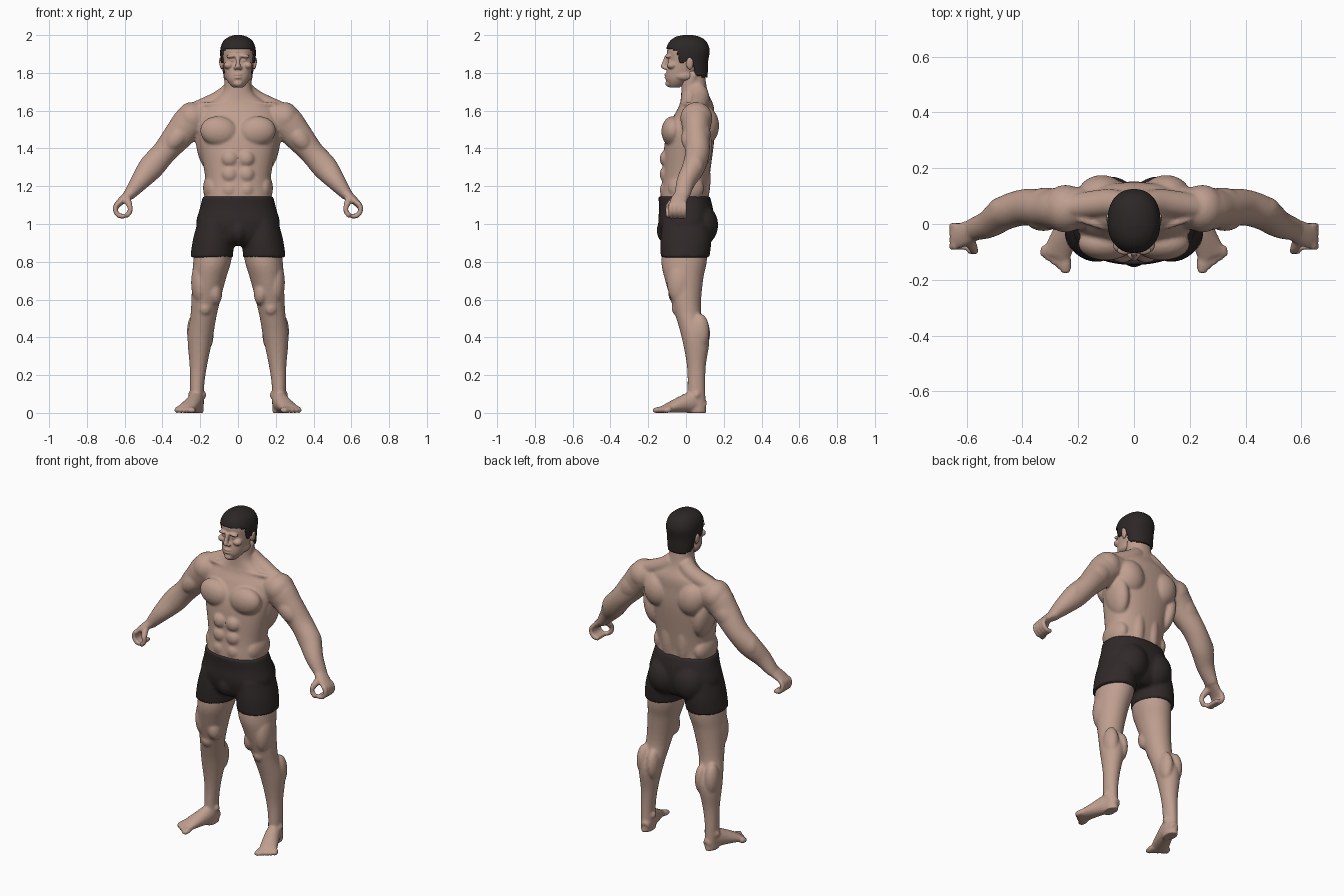
import bpy, bmesh, math
from mathutils import Vector, Matrix, Euler

cube = bpy.data.objects.get("Cube")
if cube:
    bpy.data.objects.remove(cube, do_unlink=True)

BACK, UP = Vector((0, 1, 0)), Vector((0, 0, 1))


def material(name, rgb):
    mat = bpy.data.materials.new(name)
    mat.use_nodes = True
    mat.diffuse_color = (*rgb, 1)
    shader = mat.node_tree.nodes["Principled BSDF"]
    shader.inputs["Base Color"].default_value = (*rgb, 1)
    shader.inputs["Roughness"].default_value = 0.7
    return mat


skin = material("skin", (.52, .345, .275))
cloth = material("dark cloth", (.03, .022, .022))
hair_dark = material("dark hair", (.026, .02, .02))


def spline(stations, steps):
    """Smooth curve through the stations, in position and radius alike."""
    rows = [Vector((*s[:3], s[3], s[-1])) for s in stations]
    padded = [rows[0]] + rows + [rows[-1]]
    out = []
    for before, start, end, after in zip(padded, padded[1:], padded[2:], padded[3:]):
        leave, arrive = (end - before) / 2, (after - start) / 2
        for k in range(steps):
            t = k / steps
            ease = t * t * (3 - 2 * t)
            bend = leave * t * (1 - t) ** 2 - arrive * t * t * (1 - t)
            out.append(start.lerp(end, ease) + bend)
    return out + [rows[-1]]


def loft(bm, stations, ref=BACK, axis=None, power=2.0, sides=40, steps=5):
    """Closed tube through (x, y, z, half width, optional half depth) stations."""
    rows = spline(stations, steps)
    centres = [Vector(row[:3]) for row in rows]
    rings = []
    for i, row in enumerate(rows):
        ahead, behind = centres[min(i + 1, len(rows) - 1)], centres[max(i - 1, 0)]
        along = axis or (ahead - behind).normalized()
        deep = (ref - along * ref.dot(along)).normalized()
        wide = deep.cross(along)
        ring = []
        for j in range(sides):
            angle = math.tau * j / sides
            c, s = (math.copysign(abs(v) ** (2 / power), v) for v in (math.cos(angle), math.sin(angle)))
            ring.append(bm.verts.new(centres[i] + wide * c * row[3] + deep * s * row[4]))
        rings.append(ring)
    for low, high in zip(rings, rings[1:]):
        for j in range(sides):
            k = (j + 1) % sides
            bm.faces.new((low[j], low[k], high[k], high[j]))
    bm.faces.new(rings[0][::-1])
    bm.faces.new(rings[-1])


def blob(bm, at, size, tilt=0):
    turn = Euler((0, math.radians(tilt), 0))
    matrix = Matrix.LocRotScale(Vector(at), turn, Vector(size))
    bmesh.ops.create_icosphere(bm, subdivisions=4, radius=1, matrix=matrix)


def curl(bm, y, start, end, radius):
    """Finger bent round the hollow of the hand, between two angles."""
    angles = [math.radians(start + (end - start) * k / 4) for k in range(5)]
    path = [(.61 + .04 * math.cos(a), y, 1.08 + .04 * math.sin(a), radius) for a in angles]
    loft(bm, path, sides=16)


def mirror(bm):
    copy = bmesh.ops.duplicate(bm, geom=bm.verts[:] + bm.edges[:] + bm.faces[:])["geom"]
    verts = [g for g in copy if isinstance(g, bmesh.types.BMVert)]
    faces = [g for g in copy if isinstance(g, bmesh.types.BMFace)]
    bmesh.ops.scale(bm, vec=(-1, 1, 1), verts=verts)
    bmesh.ops.reverse_faces(bm, faces=faces)


def finish(bm, name, mat):
    mesh = bpy.data.meshes.new(name)
    for face in bm.faces:
        face.smooth = True
    bm.to_mesh(mesh)
    bm.free()
    mesh.materials.append(mat)
    obj = bpy.data.objects.new(name, mesh)
    bpy.context.scene.collection.objects.link(obj)
    return obj


def fuse(obj, voxel):
    """Melt the overlapping volumes into one smooth surface."""
    remesh = obj.modifiers.new("Fuse", 'REMESH')
    remesh.mode = 'VOXEL'
    remesh.voxel_size = voxel
    remesh.use_smooth_shade = True
    soften = obj.modifiers.new("Soften", 'SMOOTH')
    soften.factor = .5
    soften.iterations = 4


# --- Body: limbs and muscles of one side, mirrored, then the trunk ---
bm = bmesh.new()

# arm, from shoulder to wrist
loft(bm, [(.16, .06, 1.57, .07), (.24, .055, 1.55, .09, .08), (.31, .055, 1.475, .08, .07),
          (.39, .06, 1.38, .065), (.46, .04, 1.3, .067, .06), (.52, 0, 1.225, .05),
          (.58, -.02, 1.15, .03, .04)])
# palm, curled fingers and thumb
loft(bm, [(.57, -.02, 1.16, .03, .04), (.62, -.04, 1.12, .02, .045), (.65, -.045, 1.09, .015, .045)])
for i in range(4):
    curl(bm, y=-.08 + .024 * i, start=50, end=-110, radius=.0135)
loft(bm, [(.59, -.05, 1.14, .02), (.575, -.09, 1.1, .017)])
curl(bm, y=-.095, start=150, end=245, radius=.014)

# leg, from sole to hip
loft(bm, [(.216, .055, 0, .035, .052), (.217, .055, .13, .037, .047), (.21, .055, .25, .046, .05),
          (.2, .05, .4, .067, .073), (.18, .01, .53, .07), (.155, -.01, .7, .088, .1),
          (.137, -.01, .8, .1, .12), (.12, 0, .92, .1, .115)], axis=UP)
# foot and toes
loft(bm, [(.21, .1, .03, .025, .03), (.22, .04, .055, .04, .055), (.24, -.02, .046, .045),
          (.28, -.115, .02, .052, .02)], ref=UP)
for i in range(5):
    spread = i / 4
    wide = .014 if i else .022
    knuckle = Vector((.247 + .07 * spread, -.12 + .04 * spread, .019))
    tip = Vector((.245 + .083 * spread, -.176 + .06 * spread, .012))
    loft(bm, [(*knuckle, wide, .018), (*knuckle.lerp(tip, .6), wide, .016),
              (*tip, wide * .7, .011)], ref=UP, sides=16)

# chest, shoulder and back muscles
blob(bm, at=(.1, -.07, 1.49), size=(.1, .06, .08), tilt=-8)
blob(bm, at=(.245, .055, 1.56), size=(.08, .085, .085))
blob(bm, at=(.115, .105, 1.52), size=(.085, .07, .1), tilt=15)
blob(bm, at=(.17, .055, 1.41), size=(.05, .085, .13), tilt=10)
blob(bm, at=(.05, .08, 1.24), size=(.045, .05, .16))
blob(bm, at=(.135, 0, 1.19), size=(.05, .095, .08))
for row in range(3):
    blob(bm, at=(.043, -.103, 1.18 + .083 * row), size=(.045, .036, .046))
# biceps, triceps and forearm
blob(bm, at=(.325, .02, 1.455), size=(.05, .045, .08), tilt=-40)
blob(bm, at=(.315, .09, 1.475), size=(.055, .04, .09), tilt=-40)
blob(bm, at=(.46, .05, 1.32), size=(.055, .05, .08), tilt=-40)
# thigh, kneecap, calf and ankle
blob(bm, at=(.2, -.03, .69), size=(.048, .07, .12))
blob(bm, at=(.125, -.045, .64), size=(.04, .05, .07), tilt=8)
blob(bm, at=(.175, -.042, .555), size=(.036, .034, .042))
blob(bm, at=(.165, .078, .42), size=(.036, .05, .09))
blob(bm, at=(.23, .074, .43), size=(.04, .05, .095))
for x in (.182, .25):
    blob(bm, at=(x, .055, .095), size=(.014, .02, .02))
# neck slope, collarbone and neck cord
loft(bm, [(.04, .065, 1.7, .05), (.1, .075, 1.655, .05), (.23, .06, 1.6, .045)])
loft(bm, [(.02, -.02, 1.635, .014), (.1, -.01, 1.635, .013), (.2, .02, 1.63, .013)])
loft(bm, [(.06, .045, 1.8, .02), (.045, .02, 1.72, .02), (.015, -.01, 1.64, .015)])
mirror(bm)

# trunk and neck
loft(bm, [(0, 0, .92, .17, .11), (0, 0, 1, .2, .125), (0, -.01, 1.14, .176, .125),
          (0, 0, 1.25, .174, .125), (0, .02, 1.45, .21, .13), (0, .04, 1.56, .21, .11),
          (0, .055, 1.63, .17, .09), (0, .045, 1.7, .08, .07), (0, .035, 1.81, .068, .062)],
     axis=UP, power=2.3)
fuse(finish(bm, "body", skin), voxel=.0075)

# --- Head: brow, eye, cheekbone, nostril, jaw and ear on each side ---
bm = bmesh.new()
blob(bm, at=(.033, -.094, 1.889), size=(.03, .016, .01), tilt=8)
blob(bm, at=(.033, -.084, 1.866), size=(.014, .014, .008))
blob(bm, at=(.05, -.075, 1.84), size=(.026, .027, .02))
blob(bm, at=(.013, -.11, 1.826), size=(.011, .013, .009))
blob(bm, at=(.055, -.01, 1.785), size=(.02, .05, .025))
blob(bm, at=(.09, .02, 1.85), size=(.009, .02, .033), tilt=8)
mirror(bm)
# skull, nose, lips and chin
loft(bm, [(0, -.06, 1.722, .026), (0, -.05, 1.745, .048), (0, -.03, 1.78, .066, .077),
          (0, 0, 1.86, .081, .095), (0, .01, 1.92, .085, .11), (0, .01, 1.96, .073, .09),
          (0, .01, 1.99, .02, .025)], axis=UP, power=2.25)
loft(bm, [(0, -.11, 1.82, .01), (0, -.12, 1.832, .014), (0, -.11, 1.86, .011, .014),
          (0, -.098, 1.893, .013)], axis=UP)
for z in (1.775, 1.791):
    blob(bm, at=(0, -.102, z), size=(.022, .013, .007))
blob(bm, at=(0, -.09, 1.744), size=(.025, .02, .019))
fuse(finish(bm, "head", skin), voxel=.0045)

# --- Hair: a shell trimmed along the hairline, from forehead past the ear to nape ---
HAIRLINE = [(-.2, 1.95), (-.05, 1.92), (-.03, 1.85), (0, 1.86), (.035, 1.87), (.05, 1.79), (.2, 1.75)]


def below_hairline(face):
    centre = face.calc_center_median()
    for (front, left), (rear, right) in zip(HAIRLINE, HAIRLINE[1:]):
        if front <= centre.y < rear:
            return centre.z < left + (right - left) * (centre.y - front) / (rear - front)


bm = bmesh.new()
loft(bm, [(0, .055, 1.75, .067, .055), (0, .035, 1.8, .08), (0, .01, 1.86, .091, .107),
          (0, .01, 1.92, .094, .115), (0, .01, 1.965, .08, .098), (0, .01, 1.99, .05, .065),
          (0, .01, 2, .018, .025)], axis=UP, power=2.25, sides=96, steps=7)
trimmed = [face for face in bm.faces if below_hairline(face)]
bmesh.ops.delete(bm, geom=trimmed, context='FACES')
shell = finish(bm, "hair", hair_dark).modifiers.new("Thickness", 'SOLIDIFY')
shell.thickness = .012

# --- Shorts: legs and seat on each side, then the waist and front ---
bm = bmesh.new()
loft(bm, [(.14, -.005, .822, .113, .129), (.13, 0, .92, .108, .135), (.12, 0, 1.02, .09, .125)], axis=UP)
blob(bm, at=(.085, .07, .995), size=(.1, .1, .115))
mirror(bm)
loft(bm, [(0, 0, .885, .1, .09), (0, 0, .92, .19, .125), (0, 0, 1, .221, .146),
          (0, 0, 1.08, .203, .143), (0, -.01, 1.147, .186, .136)], axis=UP, power=2.2)
blob(bm, at=(0, -.1, .965), size=(.05, .055, .07))
fuse(finish(bm, "shorts", cloth), voxel=.009)
